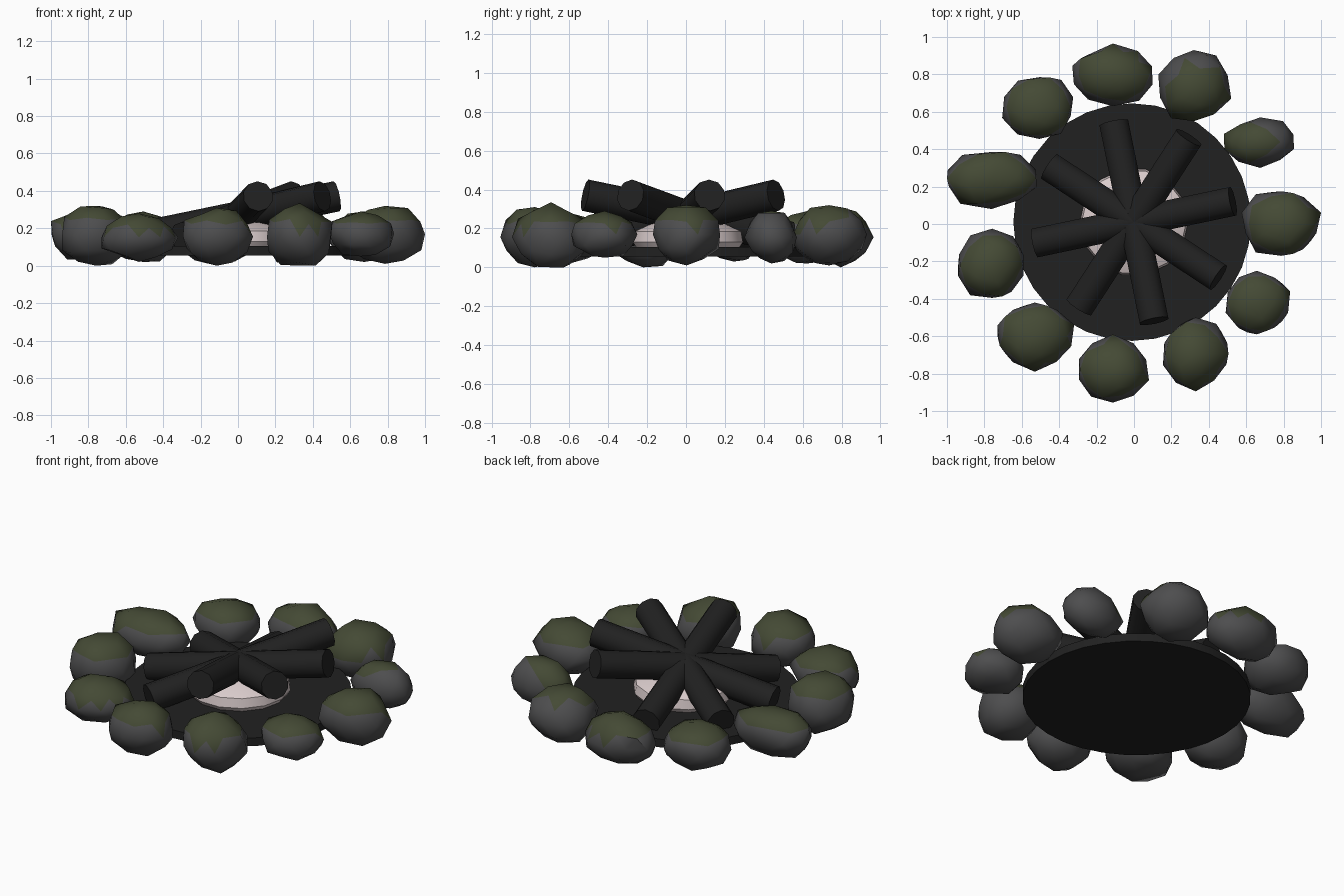
import bpy, bmesh, math, random
from mathutils import Vector, Matrix

cube = bpy.data.objects.get("Cube")
if cube:
    bpy.data.objects.remove(cube, do_unlink=True)
random.seed(7)


def material(name, r, g, b):
    m = bpy.data.materials.new(name)
    m.use_nodes = True
    m.diffuse_color = (r, g, b, 1)
    bsdf = m.node_tree.nodes["Principled BSDF"]
    bsdf.inputs["Base Color"].default_value = (r, g, b, 1)
    bsdf.inputs["Roughness"].default_value = 0.9
    return m


charcoal = material("charcoal", 0.015, 0.015, 0.015)
ash = material("pale ash", 0.72, 0.62, 0.62)
stone = material("grey stone", 0.075, 0.075, 0.077)
moss = material("moss green", 0.058, 0.068, 0.035)


def finish(name, bm, mats, angle):
    """Turn a bmesh into an object with smooth shading up to an angle."""
    mesh = bpy.data.meshes.new(name)
    bm.to_mesh(mesh)
    bm.free()
    for m in mats:
        mesh.materials.append(m)
    ob = bpy.data.objects.new(name, mesh)
    bpy.context.collection.objects.link(ob)
    bpy.ops.object.select_all(action='DESELECT')
    ob.select_set(True)
    bpy.context.view_layer.objects.active = ob
    bpy.ops.object.shade_smooth_by_angle(angle=math.radians(angle))
    return ob


def cylinder(name, radius, depth, sides, matrix, mat):
    bm = bmesh.new()
    bmesh.ops.create_cone(bm, cap_ends=True, segments=sides, radius1=radius,
                          radius2=radius, depth=depth, matrix=matrix)
    return finish(name, bm, [mat], 45)


# Scorched ground disc
cylinder("scorched_ground", 0.635, 0.05, 32,
         Matrix.Translation((-0.01, 0.01, 0.08)), charcoal)

# Ash heap, a spun profile
bm = bmesh.new()
profile = [(0.27, 0.1), (0.29, 0.13), (0.28, 0.185), (0.18, 0.23), (0, 0.25)]
verts = [bm.verts.new((r, 0, z)) for r, z in profile]
edges = [bm.edges.new(pair) for pair in zip(verts, verts[1:])]
bmesh.ops.spin(bm, geom=verts + edges, axis=(0, 0, 1), cent=(0, 0, 0),
               angle=math.tau, steps=14, use_duplicate=False)
bmesh.ops.remove_doubles(bm, verts=bm.verts, dist=0.001)
bmesh.ops.recalc_face_normals(bm, faces=bm.faces)
bmesh.ops.translate(bm, verts=bm.verts, vec=(0, 0.01, 0))
finish("ash_heap", bm, [ash], 40)

# Four crossed logs, each tilted with one end raised
for i in range(4):
    turn = math.radians(-78.5 + 45.2 * i)
    matrix = (Matrix.Translation((0, 0.01, 0.262))
              @ Matrix.Rotation(turn, 4, 'Z')
              @ Matrix.Rotation(math.pi / 2 - 0.2, 4, 'Y')
              @ Matrix.Rotation(math.pi / 10, 4, 'Z'))
    cylinder(f"log_{i + 1}", 0.082, 1.1, 10, matrix, charcoal)


def ring_stone(name, low, high, tilt):
    """Rough stone filling a box, mossy where it faces up along the tilt."""
    bm = bmesh.new()
    bmesh.ops.create_icosphere(bm, subdivisions=2, radius=1)
    for v in bm.verts:
        v.co *= random.uniform(0.9, 1.08)
    low, high = Vector(low), Vector(high)
    for axis in range(3):
        values = [v.co[axis] for v in bm.verts]
        a, b = min(values), max(values)
        for v in bm.verts:
            t = (v.co[axis] - a) / (b - a)
            v.co[axis] = low[axis] + t * (high[axis] - low[axis])
    bm.normal_update()
    up = Vector((tilt[0], tilt[1], 1)).normalized()
    for f in bm.faces:
        f.material_index = int(f.normal.dot(up) > 0.5)
    finish(name, bm, [stone, moss], 50)


# Ring of stones: lower corner, upper corner, moss tilt
stones = [
    ((0.13, 0.55, 0.02), (0.52, 0.93, 0.32), (0, -0.4)),
    ((-0.33, 0.63, 0.01), (0.10, 0.965, 0.31), (0, 0)),
    ((-0.705, 0.455, 0.03), (-0.325, 0.785, 0.29), (0, 0)),
    ((-1.0, 0.08, 0.04), (-0.52, 0.385, 0.29), (0, 0)),
    ((-0.94, -0.395, 0.01), (-0.59, -0.025, 0.32), (0, 0)),
    ((-0.73, -0.79, 0.03), (-0.32, -0.42, 0.28), (0, 0)),
    ((-0.295, -0.955, 0.01), (0.08, -0.59, 0.31), (0, 0)),
    ((0.155, -0.895, 0.01), (0.505, -0.5, 0.335), (0, -0.3)),
    ((0.49, -0.59, 0.06), (0.835, -0.25, 0.29), (0, 0)),
    ((0.575, -0.17, 0.02), (1.0, 0.175, 0.32), (0.1, 0)),
    ((0.48, 0.30, 0.03), (0.855, 0.57, 0.29), (-0.9, 0.2)),
]
for i, (low, high, tilt) in enumerate(stones):
    # Settle the lowest stones on the ground
    low = (low[0], low[1], max(0, low[2] - 0.01))
    ring_stone(f"ring_stone_{i + 1}", low, high, tilt)
